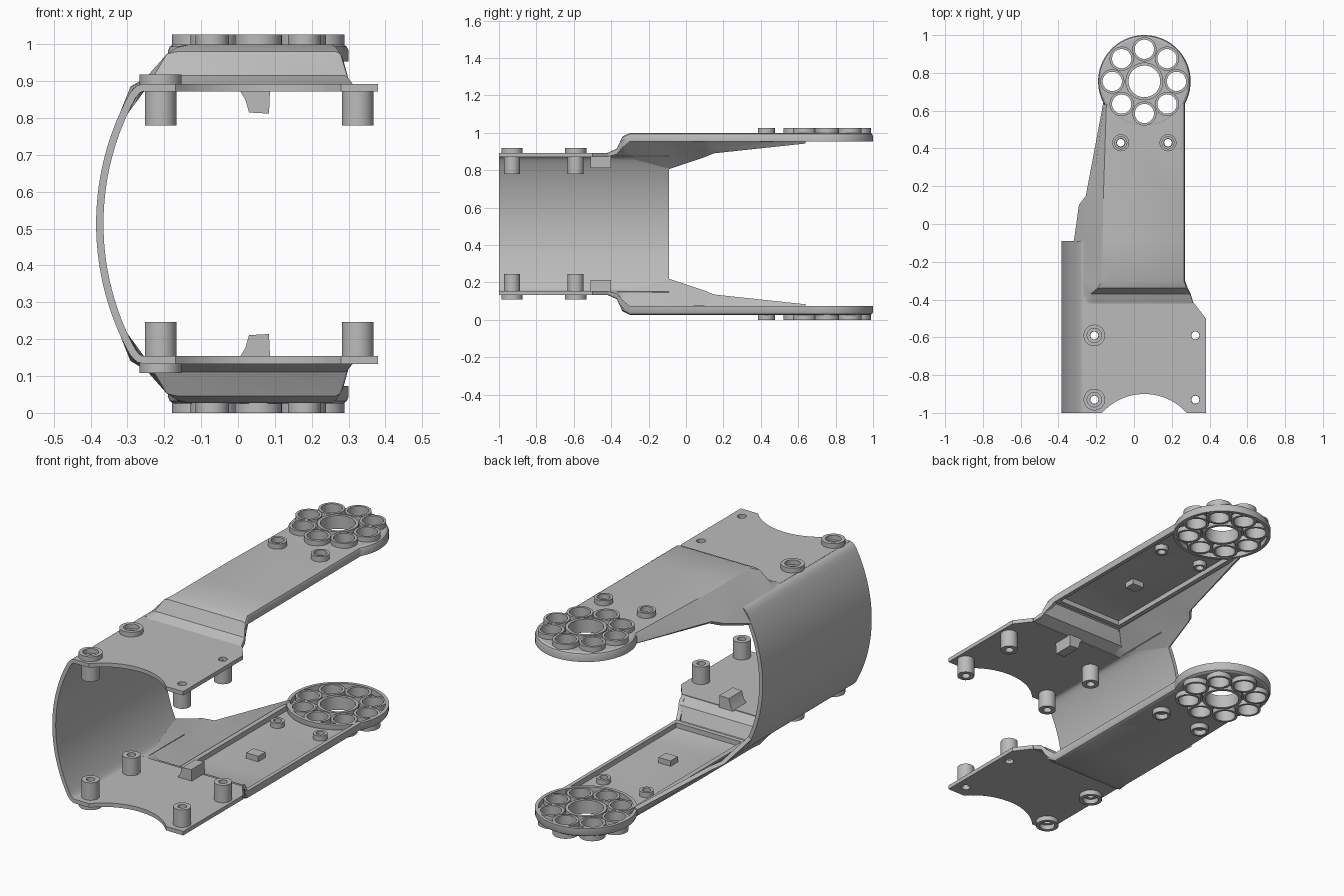
import bpy
import bmesh
from math import sin, cos, pi, sqrt, asin

MID = 0.513          # height of the horizontal symmetry plane
SHEET = 0.02         # sheet thickness
PLATE_LOW, PLATE_TOP = 0.872, 0.893
ARM_LOW, ARM_TOP, ARM_FLOOR, RING_TOP = 0.953, 1.0, 0.98, 1.026
HUB = (0.055, 0.755)

cube = bpy.data.objects.get("Cube")
if cube:
    bpy.data.objects.remove(cube)

grey = bpy.data.materials.new("plain grey")
grey.use_nodes = True
grey.diffuse_color = (0.5, 0.5, 0.5, 1)
grey.node_tree.nodes["Principled BSDF"].inputs["Base Color"].default_value = grey.diffuse_color

parts, cutters = [], []


def make(name, bm, mirror=True, solid=True, thickness=0, cutter=None):
    """Turn a bmesh into an object whose origin lies on the symmetry plane."""
    if solid:
        bmesh.ops.recalc_face_normals(bm, faces=bm.faces)
    bmesh.ops.translate(bm, verts=bm.verts, vec=(0, 0, -MID))
    mesh = bpy.data.meshes.new(name)
    bm.to_mesh(mesh)
    bm.free()
    mesh.materials.append(grey)
    obj = bpy.data.objects.new(name, mesh)
    obj.location.z = MID
    bpy.context.collection.objects.link(obj)
    if thickness:
        mod = obj.modifiers.new("thickness", "SOLIDIFY")
        mod.thickness = thickness
        mod.offset = -1
        mod.use_even_offset = True
    if cutter:
        mod = obj.modifiers.new("holes", "BOOLEAN")
        mod.object = cutter
        mod.solver = "EXACT"
    if mirror:
        mod = obj.modifiers.new("mirror", "MIRROR")
        mod.use_axis = (False, False, True)
    parts.append(obj)
    return obj


def revolve(bm, centre, profile, sides=40):
    """Closed (radius, z) profile turned around a vertical axis."""
    x, y = centre
    rings = [[bm.verts.new((x + r * cos(2 * pi * i / sides), y + r * sin(2 * pi * i / sides), z))
              for i in range(sides)] for r, z in profile]
    for a, b in zip(rings, rings[1:] + rings[:1]):
        for i in range(sides):
            k = (i + 1) % sides
            bm.faces.new((a[i], a[k], b[k], b[i]))


def tube(bm, centre, outer, inner, low, high):
    revolve(bm, centre, [(inner, low), (outer, low), (outer, high), (inner, high)])


def prism(bm, points, low, high, place):
    """Polygon extruded between two levels; place maps (a, b, level) to xyz."""
    ends = [[bm.verts.new(place(a, b, h)) for a, b in points] for h in (low, high)]
    bm.faces.new(ends[0])
    bm.faces.new(ends[1])
    for i in range(len(points)):
        k = (i + 1) % len(points)
        bm.faces.new((ends[0][i], ends[0][k], ends[1][k], ends[1][i]))


def upright(a, b, h):
    return (a, b, h)


def lengthwise(a, b, h):
    return (a, h, b)


def box(bm, x0, x1, y0, y1, z0, z1):
    prism(bm, [(x0, y0), (x1, y0), (x1, y1), (x0, y1)], z0, z1, upright)


def grid(bm, rows):
    grid_verts = [[bm.verts.new(p) for p in row] for row in rows]
    for a, b in zip(grid_verts, grid_verts[1:]):
        for j in range(len(a) - 1):
            bm.faces.new((a[j], b[j], b[j + 1], a[j + 1]))


# Hole layout
hub_holes = [(HUB, 0.1, 0.084)]
for i in range(8):
    angle = i * pi / 4
    hub_holes.append(((HUB[0] + 0.17 * cos(angle), HUB[1] + 0.17 * sin(angle)), 0.064, 0.051))
arm_bolts = [(-0.07, 0.43), (0.18, 0.43)]
left_bolts = [(-0.21, y) for y in (-0.59, -0.93)]
right_bolts = [(0.325, y) for y in (-0.59, -0.93)]

# Cutter for every through hole
bm = bmesh.new()
drills = [(c, inner + 0.004) for c, outer, inner in hub_holes]
drills += [(c, 0.022) for c in arm_bolts + left_bolts + right_bolts]
for (x, y), radius in drills:
    made = bmesh.ops.create_cone(bm, cap_ends=True, segments=40, radius1=radius, radius2=radius, depth=0.4)
    bmesh.ops.translate(bm, verts=made["verts"], vec=(x, y, 0.95))
drill = make("hole_cutter", bm, mirror=False)
drill.hide_render = True
parts.remove(drill)
cutters.append(drill)

# Curved side wall joining both halves
RADIUS, AXIS_X = 0.734, 0.349
top_angle = asin((0.865 - MID) / RADIUS)
curve = [(-0.255, PLATE_TOP), (-0.272, 0.889), (-0.284, 0.879)]
for i in range(15):
    a = top_angle * (1 - i / 14)
    curve.append((AXIS_X - RADIUS * cos(a), MID + RADIUS * sin(a)))
curve += [(x, 2 * MID - z) for x, z in reversed(curve[:-1])]
bm = bmesh.new()
grid(bm, [[(x, y, z) for x, z in curve] for y in (-1, -0.09)])
make("side_wall", bm, mirror=False, solid=False, thickness=SHEET)

# Flat mounting plate with a round notch at the front
outline = [(-0.26, -1)]
for i in range(21):
    x = -0.17 + 0.45 * i / 20
    outline.append((x, -1.203 + sqrt(0.303 ** 2 - (x - 0.055) ** 2)))
outline += [(0.38, -1), (0.38, -0.5), (0.315, -0.415), (-0.26, -0.415)]
bm = bmesh.new()
prism(bm, outline, PLATE_LOW, PLATE_TOP, upright)
make("mounting_plate", bm, cutter=drill)

# Stepped arm with its sloping flank:
# y, right x, lip z, top z, left x, flank x, flank z, edge x, edge z
stations = [
    (-0.42, 0.315, 0.872, 0.893, -0.24, -0.262, 0.891, -0.275, 0.885),
    (-0.37, 0.3, 0.885, 0.915, -0.225, -0.264, 0.892, -0.28, 0.882),
    (-0.34, 0.285, 0.92, 0.98, -0.185, -0.265, 0.892, -0.28, 0.88),
    (-0.3, 0.27, ARM_LOW, 0.999, -0.155, -0.265, 0.892, -0.285, 0.88),
    (-0.09, 0.27, ARM_LOW, 0.999, -0.155, -0.265, 0.895, -0.318, 0.82),
    (0.1, 0.27, ARM_LOW, 0.999, -0.155, -0.25, 0.91, -0.292, 0.885),
    (0.15, 0.27, ARM_LOW, 0.999, -0.155, -0.225, 0.932, -0.255, 0.905),
    (0.64, 0.27, ARM_LOW, 0.999, -0.145, -0.157, 0.985, -0.163, ARM_LOW),
]
rows = []
for y, right, lip, top, left, fx, fz, ex, ez in stations:
    soft = (top - lip) / 3
    rows.append([(right, y, lip), (right, y, top - soft), (right - soft / 3, y, top - soft / 3),
                 (right - soft, y, top), (left + 0.02, y, top),
                 (left * 0.9 + fx * 0.1, y, top * 0.93 + fz * 0.07), (fx, y, fz), (ex, y, ez)])
bm = bmesh.new()
grid(bm, rows)
make("arm_shell", bm, solid=False, thickness=SHEET, cutter=drill)

# Rim around the pocket inside the arm
bm = bmesh.new()
box(bm, -0.155, -0.13, -0.3, 0.6, ARM_LOW, 0.985)
box(bm, -0.13, 0.26, -0.3, -0.275, ARM_LOW, 0.985)
make("pocket_rim", bm)

# Round hub at the end of the arm
bm = bmesh.new()
revolve(bm, HUB, [(0.04, ARM_FLOOR), (0.228, ARM_FLOOR), (0.228, ARM_LOW), (0.245, ARM_LOW),
                  (0.245, 0.982), (0.24, 0.994), (0.23, ARM_TOP), (0.04, ARM_TOP)], 72)
make("hub_disc", bm, cutter=drill)

bm = bmesh.new()
for centre, outer, inner in hub_holes:
    tube(bm, centre, outer, inner, ARM_LOW + 0.003, RING_TOP)
make("hub_rings", bm)

# Bolt seats and standoffs
bm = bmesh.new()
for centre in arm_bolts:
    tube(bm, centre, 0.045, 0.032, 0.99, RING_TOP)
    tube(bm, centre, 0.034, 0.02, 0.952, 0.985)
make("arm_bolt_seats", bm)

bm = bmesh.new()
for centre in left_bolts:
    tube(bm, centre, 0.057, 0.038, PLATE_TOP - 0.01, 0.918)
make("plate_bolt_seats", bm)

bm = bmesh.new()
for centre in left_bolts + right_bolts:
    tube(bm, centre, 0.043, 0.021, 0.78, PLATE_LOW + 0.005)
make("standoffs", bm)

# Small inner clip and stop block
bm = bmesh.new()
prism(bm, [(0.004, 0.876), (0.02, 0.85), (0.03, 0.815), (0.084, 0.812), (0.087, 0.876)],
      -0.51, -0.4, lengthwise)
make("inner_clip", bm)

bm = bmesh.new()
box(bm, 0.02, 0.09, 0.04, 0.1, 0.95, 0.985)
make("stop_block", bm)

# Bake the modifiers, drop the cutters and shade
depsgraph = bpy.context.evaluated_depsgraph_get()
baked = [bpy.data.meshes.new_from_object(o.evaluated_get(depsgraph)) for o in parts]
bpy.ops.object.select_all(action="DESELECT")
for obj, mesh in zip(parts, baked):
    obj.modifiers.clear()
    obj.data = mesh
    obj.select_set(True)
for obj in cutters:
    bpy.data.objects.remove(obj)
bpy.context.view_layer.objects.active = parts[0]
bpy.ops.object.shade_smooth_by_angle(angle=pi / 6)
